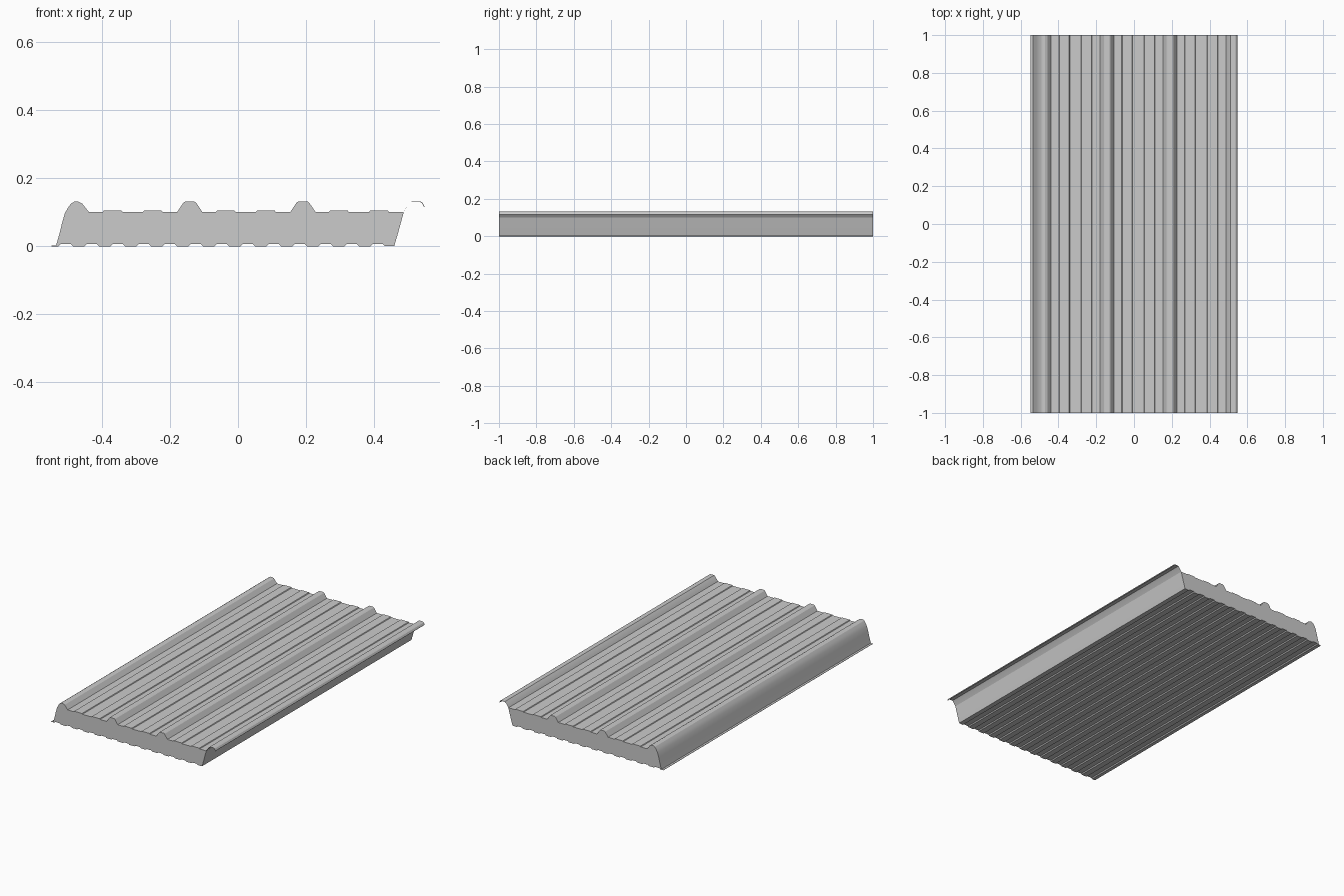
import bpy
import bmesh

cube = bpy.data.objects.get("Cube")
if cube:
    bpy.data.objects.remove(cube)

grey = bpy.data.materials.new("light grey metal")
grey.use_nodes = True
colour = (0.6, 0.6, 0.6, 1)
grey.diffuse_color = colour
grey.node_tree.nodes["Principled BSDF"].inputs["Base Color"].default_value = colour

PITCH = 0.333          # spacing of the tall ribs
PAN, STEP, RIB = 0.101, 0.105, 0.132


def extrude_profile(name, points):
    """Closed (x, z) outline swept along the full length of the panel."""
    bm = bmesh.new()
    face = bm.faces.new([bm.verts.new((x, -1, z)) for x, z in points])
    swept = bmesh.ops.extrude_face_region(bm, geom=[face])["geom"]
    bmesh.ops.translate(bm, vec=(0, 2, 0),
                        verts=[v for v in swept if isinstance(v, bmesh.types.BMVert)])
    bmesh.ops.recalc_face_normals(bm, faces=bm.faces)
    mesh = bpy.data.meshes.new(name)
    bm.to_mesh(mesh)
    bm.free()
    mesh.materials.append(grey)
    obj = bpy.data.objects.new(name, mesh)
    bpy.context.collection.objects.link(obj)
    bpy.ops.object.select_all(action="DESELECT")
    obj.select_set(True)
    bpy.context.view_layer.objects.active = obj
    bpy.ops.object.shade_smooth_by_angle(angle=0.4)
    return obj


def pan(start):
    """Flat pan with two shallow raised strips."""
    pts = []
    for a in (start + 0.04, start + 0.158):
        pts += [(a, PAN), (a + 0.003, STEP), (a + 0.055, STEP), (a + 0.058, PAN)]
    return pts


def rib(x):
    """Tall trapezoid rib with slightly eased top corners."""
    return [(x - 0.037, PAN), (x - 0.018, RIB - 0.003), (x - 0.013, RIB),
            (x + 0.013, RIB), (x + 0.018, RIB - 0.003), (x + 0.037, PAN)]


# Concave left flank rising into the first rounded rib
left_flank = [(-0.536, 0.001), (-0.526, 0.035), (-0.518, 0.068), (-0.510, 0.096),
              (-0.501, 0.113), (-0.491, 0.126), (-0.482, 0.131), (-0.470, 0.131),
              (-0.459, 0.126), (-0.439, PAN)]
top = pan(-0.438) + rib(-0.142) + pan(-0.438 + PITCH) + rib(0.191) + pan(-0.438 + 2 * PITCH)

# Right flank, nesting against the neighbouring panel
right_flank = [(0.488, PAN), (0.479, 0.068), (0.470, 0.035), (0.460, 0.001)]

# Underside with shallow lengthwise grooves
underside = []
for i in range(12, -1, -1):
    x = -0.528 + i * 0.0765
    underside += [(x + 0.042, 0), (x + 0.036, 0.006), (x + 0.006, 0.006), (x, 0)]

extrude_profile("panel_body", left_flank + top + right_flank + underside)

# Thin sheet overhanging the right edge
overlap = [(0.487, PAN), (0.503, 0.124), (0.511, RIB), (0.537, RIB),
           (0.543, 0.128), (0.549, 0.117)]
extrude_profile("overlap_rib", overlap + [(x - 0.001, z - 0.002) for x, z in reversed(overlap)])

# Thin lip along the bottom left edge
extrude_profile("bottom_lip", [(-0.549, 0), (-0.528, 0), (-0.528, 0.002), (-0.549, 0.002)])
